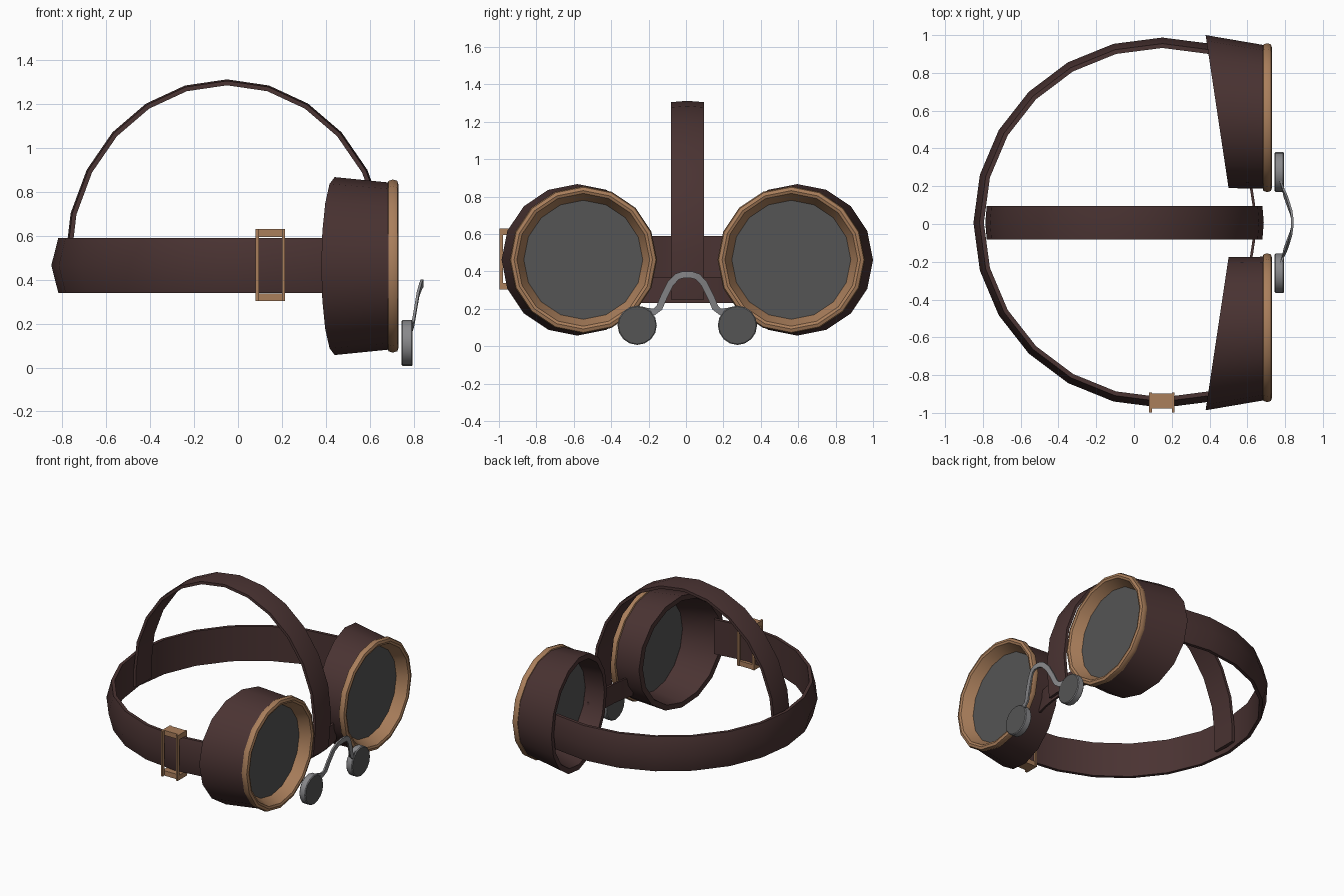
import bpy, bmesh, math
from mathutils import Vector

if "Cube" in bpy.data.objects:
    bpy.data.objects.remove(bpy.data.objects["Cube"])

Y0 = 0.007          # the symmetry plane sits slightly off y = 0
SIDES = 16


def material(name, rgb):
    m = bpy.data.materials.new(name)
    m.diffuse_color = (*rgb, 1)
    m.use_nodes = True
    m.node_tree.nodes["Principled BSDF"].inputs["Base Color"].default_value = m.diffuse_color
    return m


LEATHER = material("dark brown leather", (0.068, 0.033, 0.032))
BRASS = material("tan brass", (0.40, 0.21, 0.105))
GLASS = material("dark grey glass", (0.09, 0.09, 0.09))
METAL = material("grey metal", (0.25, 0.25, 0.26))


def finish(name, bm, mats, angle=35):
    bmesh.ops.recalc_face_normals(bm, faces=bm.faces)
    me = bpy.data.meshes.new(name)
    bm.to_mesh(me)
    bm.free()
    for m in mats:
        me.materials.append(m)
    ob = bpy.data.objects.new(name, me)
    ob.location.y = Y0
    bpy.context.collection.objects.link(ob)
    bpy.ops.object.select_all(action='DESELECT')
    ob.select_set(True)
    bpy.context.view_layer.objects.active = ob
    bpy.ops.object.shade_smooth_by_angle(angle=math.radians(angle))
    return ob


def skin(bm, rings, loop=False, caps=False):
    """Bridge matching vertex rings; returns the cap faces."""
    pairs = list(zip(rings, rings[1:])) + ([(rings[-1], rings[0])] if loop else [])
    for a, b in pairs:
        for i in range(len(a)):
            j = (i + 1) % len(a)
            bm.faces.new((a[i], a[j], b[j], b[i]))
    return [bm.faces.new(rings[0]), bm.faces.new(rings[-1])] if caps else []


def round_part(name, rings, side, z, mats, loop=False, sides=SIDES):
    """Loft rings (x, centre y, radius, slant) around the x axis."""
    bm = bmesh.new()
    vs = []
    for x, yc, r, slant in rings:
        ring = []
        for i in range(sides):
            a = 2 * math.pi * i / sides
            dy = r * math.cos(a)
            ring.append(bm.verts.new((x - slant * dy, side * (yc + dy), z + r * math.sin(a))))
        vs.append(ring)
    for f in skin(bm, vs, loop, caps=not loop):
        f.material_index = len(mats) - 1
    return finish(name, bm, mats)


def sweep(name, path, axis, section, mat):
    """Sweep a section of (normal, axis) offsets along a path."""
    bm = bmesh.new()
    axis = Vector(axis)
    path = [Vector(p) for p in path]
    rings = []
    for i, p in enumerate(path):
        t = path[min(i + 1, len(path) - 1)] - path[max(i - 1, 0)]
        n = t.cross(axis).normalized()
        rings.append([bm.verts.new(p + n * u + axis * v) for u, v in section])
    skin(bm, rings, caps=True)
    return finish(name, bm, [mat])


def strap_section(inner, edge, mid, w):
    return [(inner, -w), (inner, w), (edge, w), (mid, 0), (edge, -w)]


# Eye cups, rims, lenses and nose pads, one per side
for side, tag in ((1, "left"), (-1, "right")):
    round_part(f"eye_cup_{tag}", [(0.44, 0.588, 0.405, 0.15), (0.69, 0.56, 0.38, 0),
                                  (0.64, 0.556, 0.325, 0), (0.44, 0.588, 0.368, 0.15)],
               side, 0.462, [LEATHER], loop=True)
    round_part(f"lens_rim_{tag}", [(0.68, 0.556, 0.37, 0), (0.685, 0.556, 0.388, 0),
                                   (0.705, 0.556, 0.394, 0), (0.725, 0.556, 0.388, 0),
                                   (0.731, 0.556, 0.37, 0), (0.725, 0.556, 0.355, 0),
                                   (0.648, 0.556, 0.316, 0)],
               side, 0.462, [BRASS], loop=True)
    round_part(f"lens_{tag}", [(0.642, 0.556, 0.33, 0), (0.652, 0.556, 0.33, 0)],
               side, 0.462, [GLASS])
    round_part(f"nose_pad_{tag}", [(0.745, 0.268, 0.1, 0), (0.75, 0.268, 0.105, 0),
                                   (0.79, 0.268, 0.105, 0), (0.795, 0.268, 0.1, 0)],
               side, 0.112, [METAL, GLASS])

# Head strap: back part of an ellipse running from cup to cup
angles = [math.radians(a) for a in range(75, 286, 15)]
sweep("head_strap", [(0.15 + 0.965 * math.cos(a), 0.945 * math.sin(a), 0.465) for a in angles],
      (0, 0, 1), strap_section(-0.02, 0.003, 0.035, 0.125), LEATHER)

# Strap over the crown, with straight tails at both ends
arc = [math.radians(a) for a in range(-90, 91, 15)]
crown = [(-0.05 + 0.725 * math.sin(a), 0, 0.49 + 0.81 * math.cos(a)) for a in arc]
sweep("crown_strap", [(-0.775, 0, 0.37)] + crown + [(0.655, 0, 0.25)],
      (0, 1, 0), strap_section(-0.015, 0.005, 0.012, 0.088), LEATHER)

# Leather bridge between the cups
sweep("cup_bridge", [(0.64 - 0.6 * y * y, y, 0.3) for y in (-0.25, -0.17, -0.08, 0, 0.08, 0.17, 0.25)],
      (0, 0, 1), [(-0.007, -0.07), (-0.007, 0.07), (0.007, 0.07), (0.007, -0.07)], LEATHER)

# Bent wire joining the nose pads
half = [(0.772, 0.235, 0.19), (0.79, 0.178, 0.183), (0.798, 0.15, 0.205), (0.808, 0.125, 0.265),
        (0.82, 0.09, 0.335), (0.832, 0.055, 0.372), (0.838, 0.02, 0.383)]
sweep("nose_wire", [(x, -y, z) for x, y, z in half] + half[::-1], (1, 0, 0),
      [(-0.018, -0.006), (-0.018, 0.006), (0.018, 0.006), (0.018, -0.006)], METAL)

# Buckle: curved plates above and below the strap, joined by square side loops
bm = bmesh.new()


def box(x0, x1, y0, y1, z0, z1):
    vs = bmesh.ops.create_cube(bm, size=1)["verts"]
    for v in vs:
        v.co = ((x0 + x1) / 2 + v.co.x * (x1 - x0), (y0 + y1) / 2 + v.co.y * (y1 - y0),
                (z0 + z1) / 2 + v.co.z * (z1 - z0))


for z0, z1 in ((0.302, 0.338), (0.594, 0.63)):
    box(0.095, 0.2, -0.985, -0.905, z0, z1)
for x0 in (0.08, 0.2):
    for y0, y1 in ((-1.005, -0.985), (-0.915, -0.9)):
        box(x0, x0 + 0.015, y0, y1, 0.302, 0.63)
    for z0, z1 in ((0.302, 0.338), (0.594, 0.63)):
        box(x0, x0 + 0.015, -0.985, -0.915, z0, z1)
finish("strap_buckle", bm, [BRASS])
